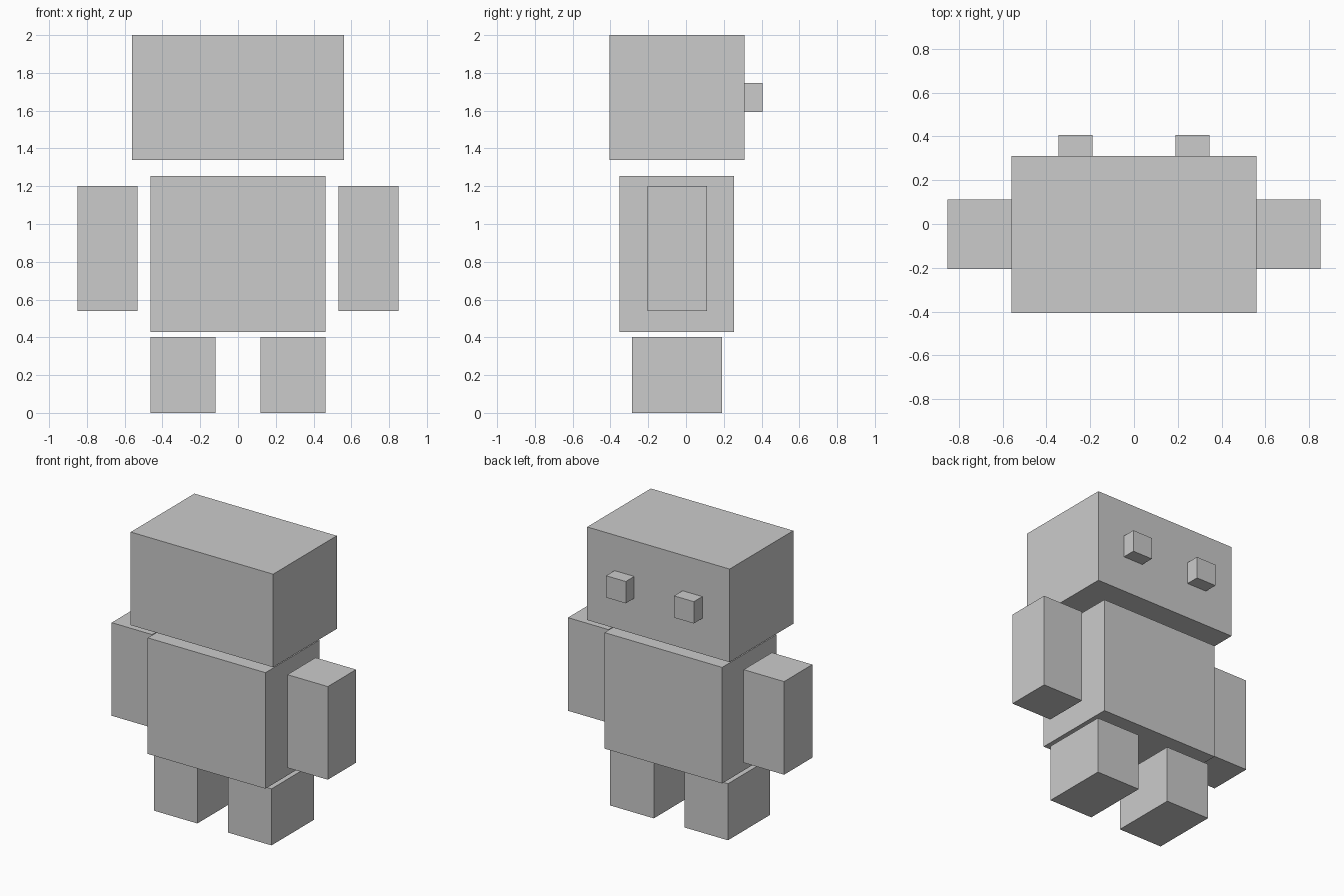
import bpy

if "Cube" in bpy.data.objects:
    bpy.data.objects.remove(bpy.data.objects["Cube"])


def box(name, x, y, z):
    """Box spanning the given (min, max) ranges, with its scale applied."""
    spans = (x, y, z)
    bpy.ops.mesh.primitive_cube_add(size=1, location=[(a + b) / 2 for a, b in spans])
    obj = bpy.context.object
    obj.name = obj.data.name = name
    obj.scale = [b - a for a, b in spans]
    bpy.ops.object.transform_apply(location=False, rotation=False, scale=True)
    return obj


def box_pair(name, x, y, z):
    """The same box on both sides of x = 0."""
    box(name + "_right", x, y, z)
    box(name + "_left", (-x[1], -x[0]), y, z)


# Head and body
box("head", (-0.56, 0.56), (-0.405, 0.31), (1.338, 2.0))
box("body", (-0.463, 0.463), (-0.353, 0.255), (0.429, 1.254))

# Mirrored arms, legs and eyes (the eyes sit on the +y face)
box_pair("arm", (0.532, 0.85), (-0.205, 0.112), (0.54, 1.202))
box_pair("leg", (0.12, 0.463), (-0.285, 0.19), (0.0, 0.402))
box_pair("eye", (0.19, 0.345), (0.31, 0.405), (1.592, 1.747))
